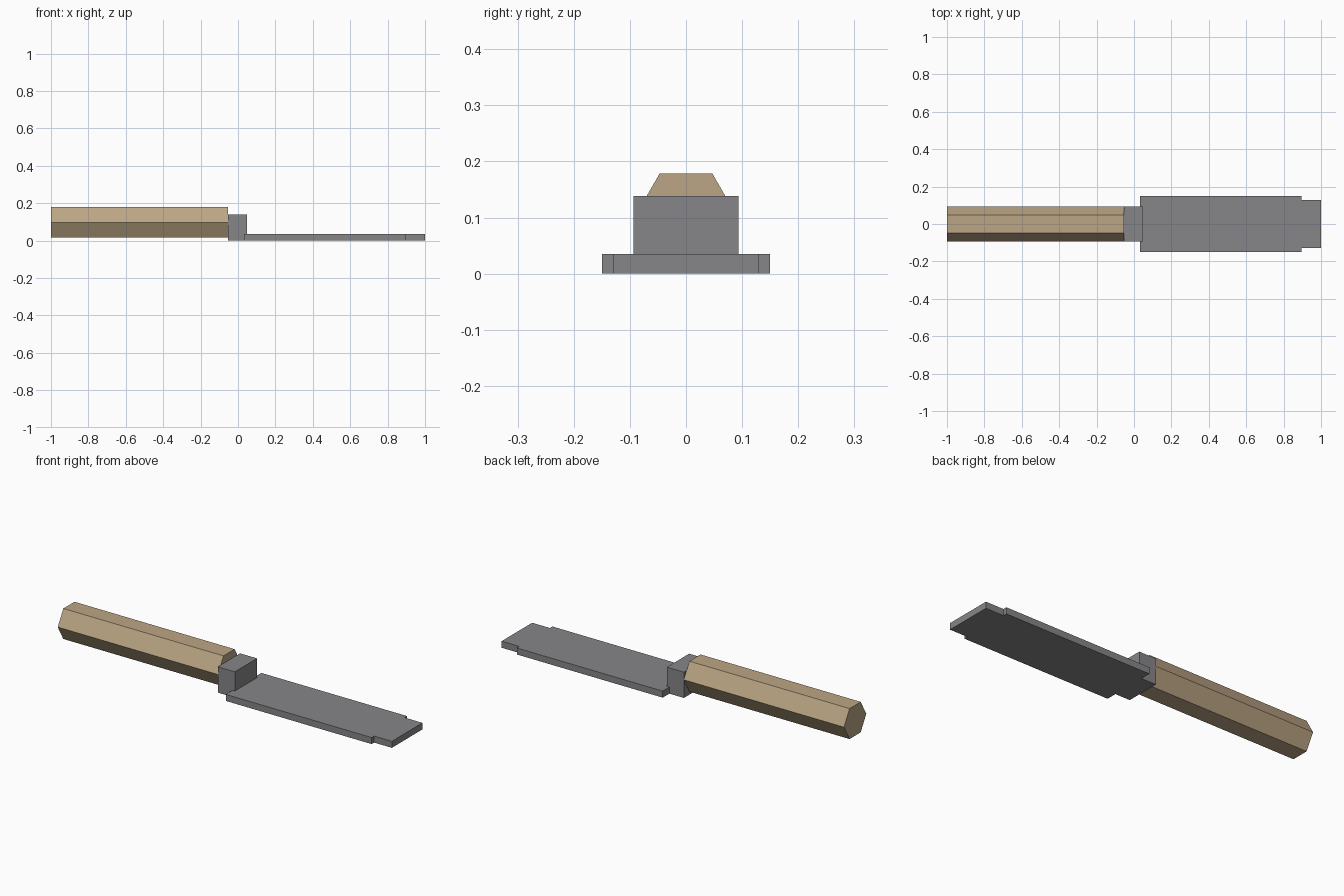
import bpy
import bmesh
from math import cos, sin, tau
from mathutils import Vector

cube = bpy.data.objects.get("Cube")
if cube:
    bpy.data.objects.remove(cube, do_unlink=True)


def make_material(name, color):
    mat = bpy.data.materials.new(name)
    mat.use_nodes = True
    mat.diffuse_color = color
    mat.node_tree.nodes["Principled BSDF"].inputs["Base Color"].default_value = color
    return mat


def extrude_profile(name, points, offset, mat):
    """Solid made by sweeping a flat outline along an offset."""
    bm = bmesh.new()
    face = bm.faces.new([bm.verts.new(p) for p in points])
    swept = bmesh.ops.extrude_face_region(bm, geom=[face], use_keep_orig=True)
    moved = [v for v in swept["geom"] if isinstance(v, bmesh.types.BMVert)]
    bmesh.ops.translate(bm, verts=moved, vec=Vector(offset))
    bmesh.ops.recalc_face_normals(bm, faces=bm.faces)
    mesh = bpy.data.meshes.new(name)
    bm.to_mesh(mesh)
    bm.free()
    mesh.materials.append(mat)
    obj = bpy.data.objects.new(name, mesh)
    bpy.context.collection.objects.link(obj)
    return obj


wood = make_material("tan wood", (0.50, 0.38, 0.235, 1))
steel = make_material("grey steel", (0.24, 0.24, 0.25, 1))

# Hexagonal handle
radius, mid_z = 0.094, 0.097
hexagon = [(-1, radius * cos(i * tau / 6), mid_z + radius * sin(i * tau / 6))
           for i in range(6)]
extrude_profile("handle", hexagon, (0.947, 0, 0), wood)

# Block joining handle and blade
block = [(-0.053, -0.094, 0), (0.047, -0.094, 0),
         (0.047, 0.094, 0), (-0.053, 0.094, 0)]
extrude_profile("guard_block", block, (0, 0, 0.138), steel)

# Flat blade with a narrower stepped tip
half = [(0.033, 0.15, 0), (0.895, 0.15, 0), (0.895, 0.129, 0), (1, 0.129, 0)]
outline = half + [(x, -y, z) for x, y, z in reversed(half)]
extrude_profile("blade", outline, (0, 0, 0.035), steel)
